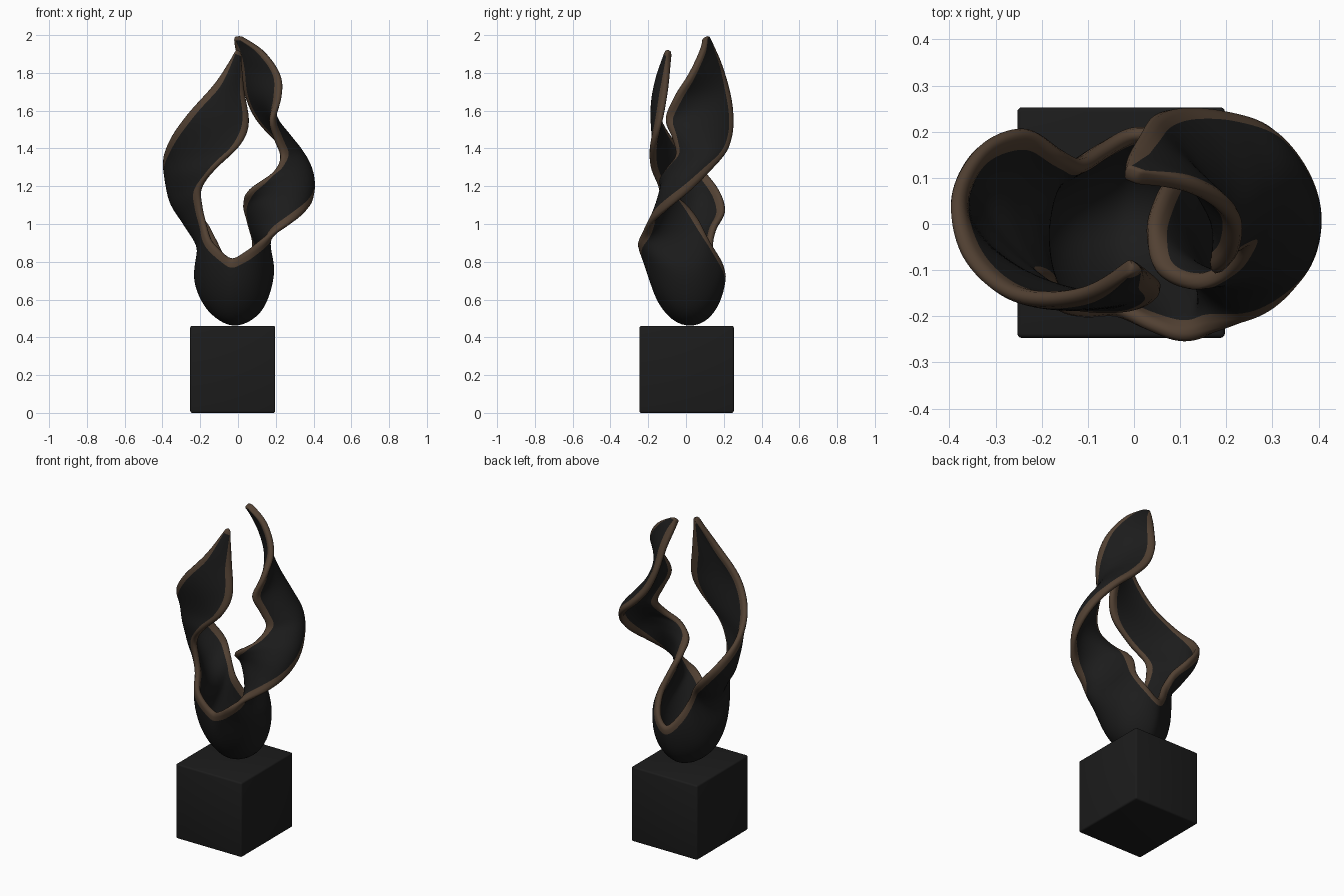
import bpy
import bmesh
from math import sin, cos, pi
from mathutils import Vector

if "Cube" in bpy.data.objects:
    bpy.data.objects.remove(bpy.data.objects["Cube"], do_unlink=True)


def make_material(name, colour):
    material = bpy.data.materials.new(name)
    material.use_nodes = True
    material.diffuse_color = (*colour, 1)
    shader = next(n for n in material.node_tree.nodes if n.type == 'BSDF_PRINCIPLED')
    shader.inputs["Base Color"].default_value = (*colour, 1)
    return material


black = make_material("charcoal black", (.0115, .0115, .0115))
bronze = make_material("bronze brown", (.085, .053, .033))


def add_object(name, bm, materials):
    mesh = bpy.data.meshes.new(name)
    bm.to_mesh(mesh)
    bm.free()
    for material in materials:
        mesh.materials.append(material)
    obj = bpy.data.objects.new(name, mesh)
    bpy.context.collection.objects.link(obj)
    return obj


def smooth_path(points, steps):
    """Catmull-Rom curve through the control points."""
    pts = [Vector(p) for p in points]
    pts = [pts[0]] + pts + [pts[-1]]
    path = []
    for a, b, c, d in zip(pts, pts[1:], pts[2:], pts[3:]):
        for k in range(steps):
            t = k / steps
            path.append(b + (c - a) * (t / 2)
                        + (a * 2 - b * 5 + c * 4 - d) * (t * t / 2)
                        + (b * 3 - a - c * 3 + d) * (t ** 3 / 2))
    path.append(pts[-1])
    return path


def point_at(line, distance):
    """Point at a given distance along a polyline."""
    for a, b in zip(line, line[1:]):
        length = (b - a).length
        if distance <= length and length > 0:
            return a.lerp(b, distance / length)
        distance -= length
    return line[-1].copy()


def cross_section(front, middle, back, flatness, columns, rim):
    """Arc from edge to edge, elliptical (0) to parabolic (1), with rim strips."""
    centre = (front + back) / 2
    dense = [centre + (front - centre) * cos(pi * k / 60)
             + (middle - centre) * abs(sin(pi * k / 60)) ** (1 + flatness)
             for k in range(61)]
    total = sum((b - a).length for a, b in zip(dense, dense[1:]))
    rim = min(rim, total * .25)
    inner = total - 2 * rim
    stops = [0] + [rim + inner * k / columns for k in range(columns + 1)] + [total]
    return [point_at(dense, s) for s in stops]


# Free edge that passes the front lip, from the right-hand tip to the left-hand tip
front_edge = [
    (.005, -.085, 1.91), (.03, -.1, 1.72), (.06, -.135, 1.54), (.015, -.175, 1.42),
    (-.1, -.18, 1.31), (-.19, -.14, 1.2), (-.195, -.13, 1.11), (-.18, -.14, 1.02),
    (-.15, -.18, .93), (-.1, -.19, .87),
    (-.035, -.185, .82),
    (.03, -.22, .85), (.1, -.25, .9), (.18, -.235, .95), (.3, -.18, 1.015),
    (.375, -.08, 1.09), (.39, .03, 1.18), (.355, .13, 1.28), (.275, .215, 1.38),
    (.175, .245, 1.47), (.09, .25, 1.57), (.04, .235, 1.69), (.01, .19, 1.83),
    (-.015, .145, 1.93), (-.02, .11, 1.985)]

# Free edge that passes the back lip
back_edge = [
    (-.01, -.09, 1.92), (-.12, -.15, 1.75), (-.27, -.15, 1.58), (-.37, -.06, 1.43),
    (-.385, .07, 1.31), (-.32, .17, 1.19), (-.23, .205, 1.08), (-.16, .16, 1),
    (-.11, .13, .91), (-.06, .16, .81),
    (0, .195, .745),
    (.06, .18, .81), (.08, .12, .91), (.055, .07, 1.02), (.03, 0, 1.1),
    (.04, -.09, 1.16), (.11, -.13, 1.22), (.19, -.1, 1.28), (.225, -.05, 1.36),
    (.195, -.07, 1.45), (.175, -.11, 1.55), (.22, -.07, 1.66), (.225, .01, 1.78),
    (.14, .075, 1.91), (.01, .1, 1.99)]

# Middle line, running down under the cup and up again
spine = [
    (0, -.09, 1.92), (-.05, -.145, 1.73), (-.11, -.17, 1.55), (-.2, -.14, 1.4),
    (-.31, -.07, 1.27), (-.34, .02, 1.13), (-.27, .03, 1), (-.2, 0, .87),
    (-.215, 0, .7), (-.15, 0, .55),
    (-.02, 0, .475),
    (.115, 0, .55), (.175, -.01, .75), (.13, -.08, .94), (.17, -.13, 1.07),
    (.27, -.125, 1.17), (.335, -.07, 1.24), (.35, .01, 1.31), (.325, .08, 1.38),
    (.265, .09, 1.46), (.185, .09, 1.56), (.14, .09, 1.67), (.12, .11, 1.81),
    (.06, .115, 1.92), (-.005, .105, 1.99)]

# Flame: one sheet swept along the three lines, bronze along its border
STEPS, COLUMNS = 5, 12
keel = spine.index(min(spine, key=lambda p: p[2])) * STEPS
paths = [smooth_path(p, STEPS) for p in (front_edge, spine, back_edge)]
bm = bmesh.new()
rows = []
for i, (f, m, b) in enumerate(zip(*paths)):
    flatness = min(1, abs(i - keel) / (3 * STEPS))
    section = cross_section(f, m, b, flatness, COLUMNS, .048)
    rows.append([bm.verts.new(p) for p in section])
for i, (low, high) in enumerate(zip(rows, rows[1:])):
    for j in range(COLUMNS + 2):
        face = bm.faces.new((low[j], low[j + 1], high[j + 1], high[j]))
        face.smooth = True
        at_tip = i == 0 or i == len(rows) - 2
        face.material_index = int(at_tip or j in (0, COLUMNS + 1))
flame = add_object("flame_sculpture", bm, (black, bronze))
solid = flame.modifiers.new("thickness", 'SOLIDIFY')
solid.thickness = .036
solid.offset = 0
solid.material_offset_rim = 1
rounding = flame.modifiers.new("rounding", 'SUBSURF')
rounding.levels = rounding.render_levels = 1

# Plinth
bm = bmesh.new()
bmesh.ops.create_cube(bm, size=1)
for v in bm.verts:
    v.co = Vector((v.co.x * .45 - .028, v.co.y * .5 + .003, (v.co.z + .5) * .46))
bmesh.ops.bevel(bm, geom=bm.edges[:], offset=.01, segments=3, profile=.5,
                affect='EDGES')
plinth = add_object("plinth", bm, (black,))
bpy.context.view_layer.objects.active = plinth
plinth.select_set(True)
bpy.ops.object.shade_smooth_by_angle()
